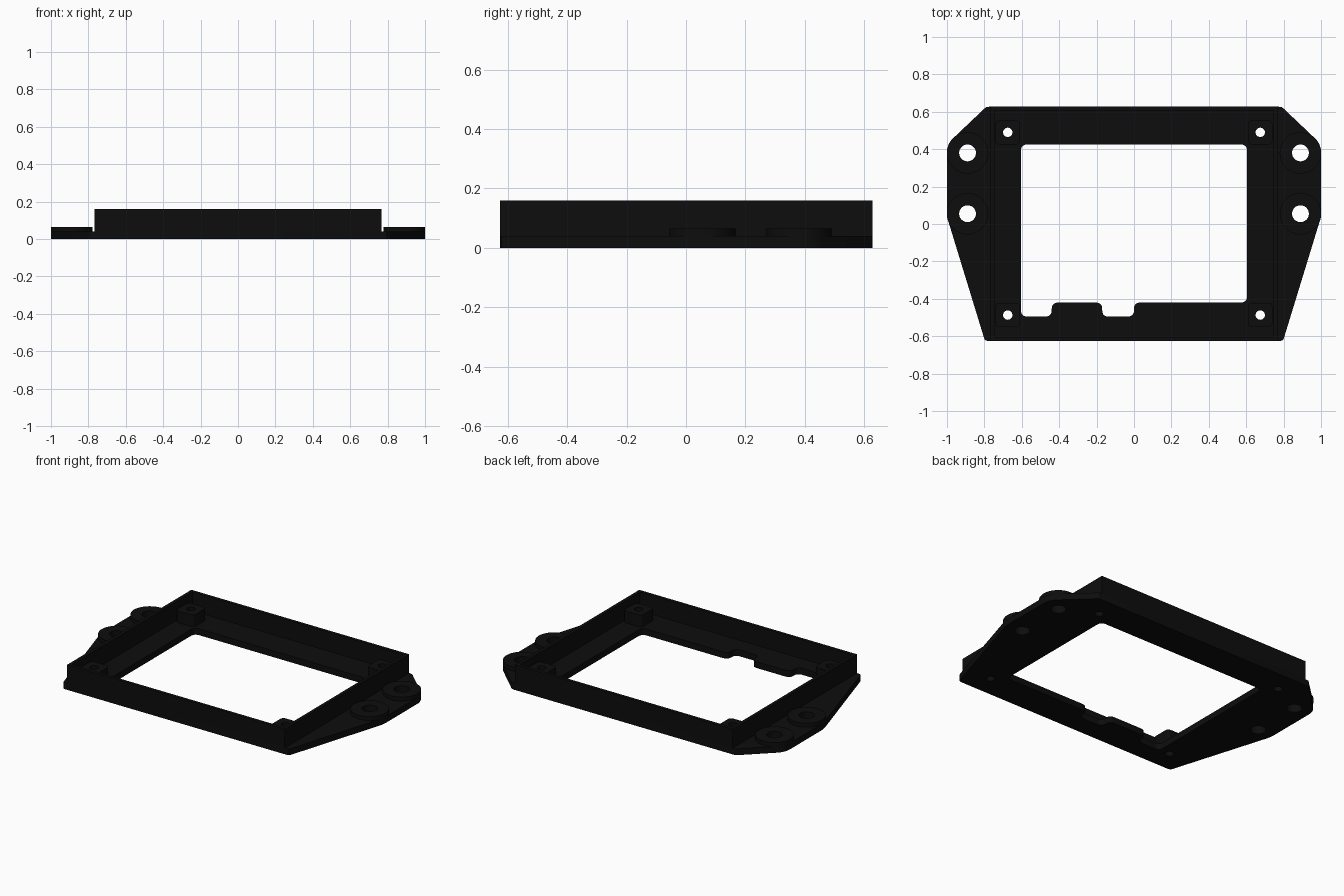
import bpy, bmesh, math

if "Cube" in bpy.data.objects:
    bpy.data.objects.remove(bpy.data.objects["Cube"])

black = bpy.data.materials.new("matte black")
black.diffuse_color = (0.004, 0.004, 0.004, 1)
black.use_nodes = True
black.node_tree.nodes["Principled BSDF"].inputs["Base Color"].default_value = black.diffuse_color

PLATE_TOP = 0.04


def circle(cx, cy, r, n=32):
    return [(cx + r * math.cos(2 * math.pi * i / n),
             cy + r * math.sin(2 * math.pi * i / n)) for i in range(n)]


def rect(x0, y0, x1, y1):
    return [(x0, y0), (x1, y0), (x1, y1), (x0, y1)]


def rounded(points, r, steps=5):
    """Round every corner of a closed outline with a quadratic arc."""
    out = []
    for i, (x, y) in enumerate(points):
        ends = []
        for px, py in (points[i - 1], points[(i + 1) % len(points)]):
            d = math.hypot(px - x, py - y)
            k = min(r, d * 0.45) / d
            ends.append((x + (px - x) * k, y + (py - y) * k))
        (ax, ay), (bx, by) = ends
        for s in range(steps + 1):
            t = s / steps
            out.append(((1 - t) ** 2 * ax + 2 * t * (1 - t) * x + t * t * bx,
                        (1 - t) ** 2 * ay + 2 * t * (1 - t) * y + t * t * by))
    return out


def extrude(name, outlines, z0, z1):
    """Fill the first outline minus the others and give it height."""
    curve = bpy.data.curves.new(name, 'CURVE')
    curve.dimensions = '2D'
    curve.fill_mode = 'BOTH'
    curve.extrude = (z1 - z0) / 2
    for pts in outlines:
        sp = curve.splines.new('POLY')
        sp.points.add(len(pts) - 1)
        for p, (x, y) in zip(sp.points, pts):
            p.co = (x, y, 0, 1)
        sp.use_cyclic_u = True
    tmp = bpy.data.objects.new(name + "_profile", curve)
    bpy.context.collection.objects.link(tmp)
    deps = bpy.context.evaluated_depsgraph_get()
    mesh = bpy.data.meshes.new_from_object(tmp.evaluated_get(deps))
    bpy.data.objects.remove(tmp)
    bm = bmesh.new()
    bm.from_mesh(mesh)
    bmesh.ops.remove_doubles(bm, verts=bm.verts, dist=1e-5)
    bmesh.ops.translate(bm, verts=bm.verts, vec=(0, 0, (z0 + z1) / 2))
    bmesh.ops.recalc_face_normals(bm, faces=bm.faces)
    bm.to_mesh(mesh)
    bm.free()
    mesh.materials.clear()
    mesh.materials.append(black)
    ob = bpy.data.objects.new(name, mesh)
    bpy.context.collection.objects.link(ob)
    bpy.ops.object.select_all(action='DESELECT')
    ob.select_set(True)
    bpy.context.view_layer.objects.active = ob
    bpy.ops.object.shade_smooth_by_angle(angle=math.radians(30))
    return ob


# base plate outline: right half, then mirrored
half = [(0.785, -0.625), (0.797, -0.62), (0.803, -0.605), (0.995, 0.022), (1.0, 0.055)]
half += [(0.89 + 0.11 * math.cos(math.radians(a)),
          0.38 + 0.11 * math.sin(math.radians(a))) for a in range(0, 49, 6)]
half += [(0.80, 0.617), (0.79, 0.625), (0.775, 0.627)]
outline = half + [(-x, y) for x, y in reversed(half)]

# central window with two cable notches on its front edge
window = rounded([(-0.605, 0.425), (-0.605, -0.495), (-0.44, -0.495),
                  (-0.44, -0.42), (-0.17, -0.42), (-0.17, -0.495),
                  (0.0, -0.495), (0.0, -0.42), (0.605, -0.42),
                  (0.605, 0.425)], 0.035)

ears = [(s * 0.89, y) for s in (-1, 1) for y in (0.055, 0.38)]
corners = [(s * 0.675, y) for s in (-1, 1) for y in (-0.487, 0.49)]
ear_holes = [circle(x, y, 0.045) for x, y in ears]
screw_holes = [circle(x, y, 0.025, 24) for x, y in corners]
extrude("base_plate", [outline, window] + ear_holes + screw_holes, 0, PLATE_TOP)

# raised wall around the tray
extrude("rim_wall", [rect(-0.768, -0.626, 0.768, 0.627),
                     rect(-0.747, -0.605, 0.747, 0.606)], PLATE_TOP, 0.16)

# round mounting bosses on the side ears
for (x, y), hole in zip(ears, ear_holes):
    extrude("ear_boss", [circle(x, y, 0.111, 48), hole], PLATE_TOP, 0.065)

# square screw posts in the corners
for (x, y), hole in zip(corners, screw_holes):
    post = rounded(rect(x - 0.065, y - 0.065, x + 0.065, y + 0.065), 0.025)
    extrude("screw_post", [post, hole], PLATE_TOP, 0.115)
